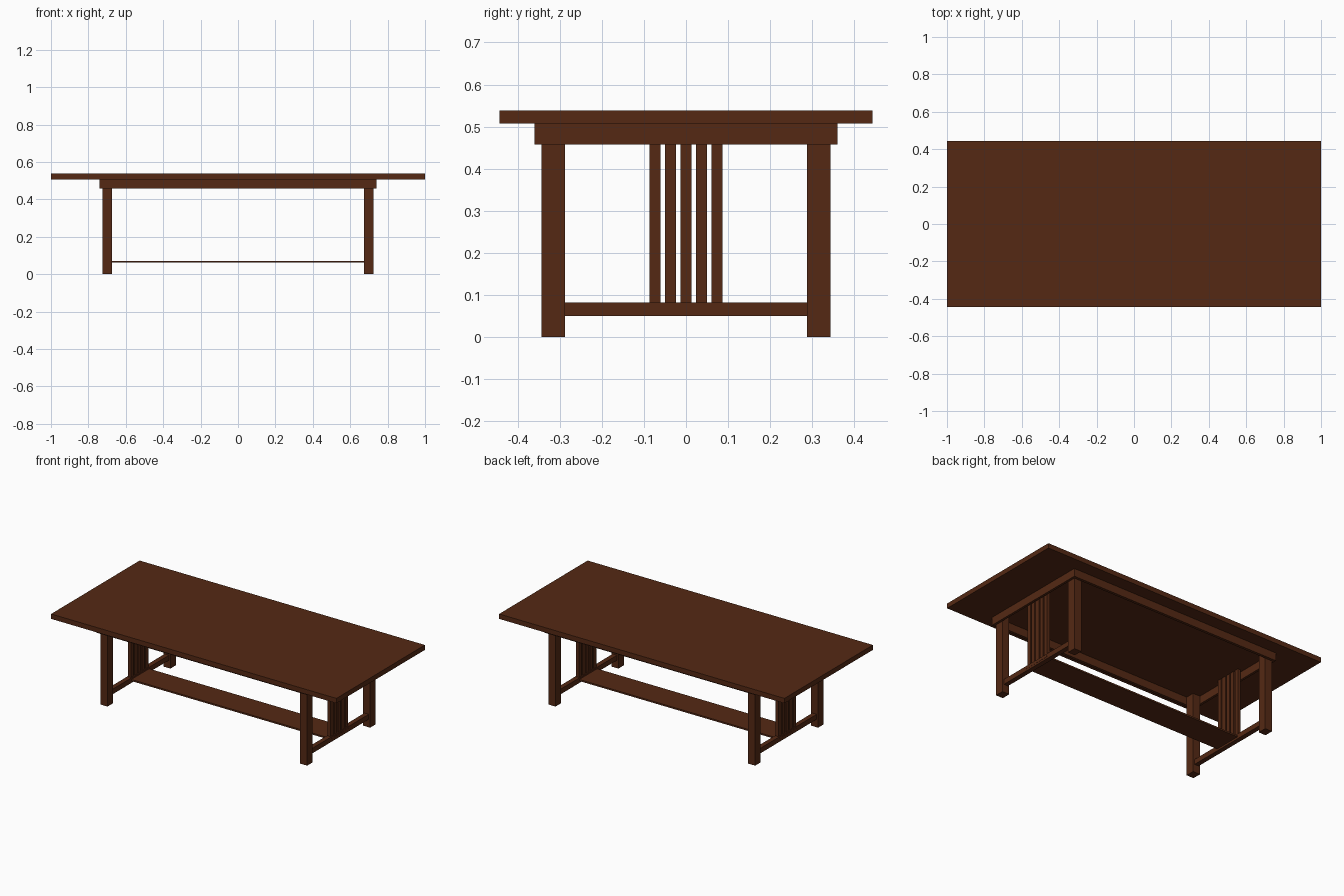
import bpy

if "Cube" in bpy.data.objects:
    bpy.data.objects.remove(bpy.data.objects["Cube"])

# Dark wood
wood = bpy.data.materials.new("dark_wood")
wood.diffuse_color = (0.09, 0.022, 0.007, 1)
wood.use_nodes = True
wood.node_tree.nodes["Principled BSDF"].inputs["Base Color"].default_value = wood.diffuse_color


def box(name, x, y, z):
    """Box from (min, max) ranges on each axis."""
    bpy.ops.mesh.primitive_cube_add(
        size=1, location=[(a + b) / 2 for a, b in (x, y, z)])
    ob = bpy.context.object
    ob.name = name
    ob.scale = [b - a for a, b in (x, y, z)]
    bpy.ops.object.transform_apply(location=False, rotation=False, scale=True)
    ob.data.materials.append(wood)
    return ob


def span(s, a, b):
    return tuple(sorted((s * a, s * b)))


# Table top
box("table_top", (-1, 1), (-0.443, 0.443), (0.507, 0.538))

# Long shelf between the ends
box("lower_shelf", (-0.716, 0.716), (-0.089, 0.089), (0.062, 0.072))

APRON = (0.457, 0.507)
for s, side in ((-1, "front"), (1, "back")):
    box(side + "_apron", (-0.74, 0.74), span(s, 0.343, 0.36), APRON)

for s, side in ((-1, "left"), (1, "right")):
    box(side + "_apron", span(s, 0.725, 0.74), (-0.343, 0.343), APRON)
    # Legs
    for t, end in ((-1, "front"), (1, "back")):
        box(f"{end}_{side}_leg", span(s, 0.675, 0.725),
            span(t, 0.287, 0.343), (0, 0.507))
    # End stretcher and slats
    box(side + "_stretcher", span(s, 0.685, 0.715), (-0.287, 0.287), (0.05, 0.082))
    for i in range(-2, 3):
        y = i * 0.0368
        box(f"{side}_slat_{i + 3}", span(s, 0.69, 0.71),
            (y - 0.0135, y + 0.0135), (0.082, 0.507))
